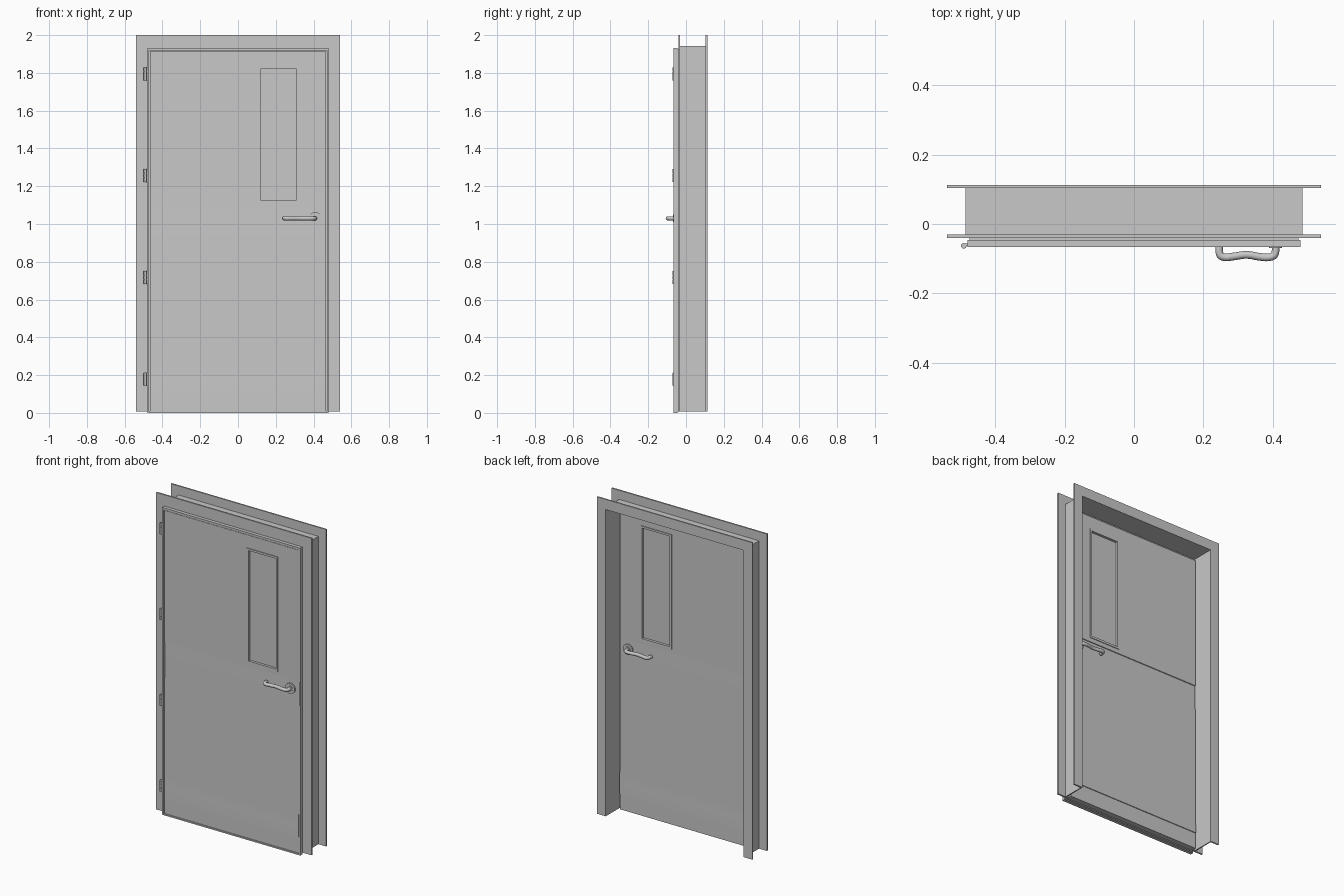
import bpy, bmesh, math
from mathutils import Vector

if "Cube" in bpy.data.objects:
    bpy.data.objects.remove(bpy.data.objects["Cube"], do_unlink=True)

gray = bpy.data.materials.new("painted_gray")
gray.use_nodes = True
COLOUR = (0.58, 0.58, 0.58, 1)
gray.diffuse_color = COLOUR
gray.node_tree.nodes["Principled BSDF"].inputs["Base Color"].default_value = COLOUR

MID = -0.035   # centre plane of the door leaf
HALF = 0.027   # half thickness of the leaf


def finish(name, bm, smooth=False):
    bmesh.ops.recalc_face_normals(bm, faces=bm.faces)
    mesh = bpy.data.meshes.new(name)
    bm.to_mesh(mesh)
    bm.free()
    obj = bpy.data.objects.new(name, mesh)
    bpy.context.collection.objects.link(obj)
    mesh.materials.append(gray)
    if smooth:
        bpy.ops.object.select_all(action='DESELECT')
        obj.select_set(True)
        bpy.context.view_layer.objects.active = obj
        bpy.ops.object.shade_smooth_by_angle(angle=math.radians(35))
    return obj


def extrude(bm, points, offset):
    face = bm.faces.new([bm.verts.new(p) for p in points])
    new = bmesh.ops.extrude_face_region(bm, geom=[face])["geom"]
    verts = [v for v in new if isinstance(v, bmesh.types.BMVert)]
    bmesh.ops.translate(bm, vec=offset, verts=verts)


def box(name, x, y, z):
    bm = bmesh.new()
    extrude(bm, [(x[0], y[0], z[0]), (x[1], y[0], z[0]),
                 (x[1], y[0], z[1]), (x[0], y[0], z[1])], (0, y[1] - y[0], 0))
    return finish(name, bm)


def ring(name, outer, inner, y):
    """Rectangular border; outer and inner are (x0, x1, z0, z1)."""
    bm = bmesh.new()
    loops = []
    for yy in y:
        for x0, x1, z0, z1 in (outer, inner):
            loops.append([bm.verts.new(p) for p in
                          ((x0, yy, z0), (x1, yy, z0), (x1, yy, z1), (x0, yy, z1))])
    for a, b in ((0, 1), (1, 3), (3, 2), (2, 0)):
        for i in range(4):
            j = (i + 1) % 4
            bm.faces.new((loops[a][i], loops[a][j], loops[b][j], loops[b][i]))
    return finish(name, bm)


def arch(name, outer, inner, top_out, top_in, y):
    """Frame section open at the floor."""
    bm = bmesh.new()
    z = 0.008
    pts = [(-outer, z), (-outer, top_out), (outer, top_out), (outer, z),
           (inner, z), (inner, top_in), (-inner, top_in), (-inner, z)]
    extrude(bm, [(px, y[0], pz) for px, pz in pts], (0, y[1] - y[0], 0))
    return finish(name, bm)


def cylinder(name, centre, radius, depth, axis, sides=24):
    bm = bmesh.new()
    bmesh.ops.create_cone(bm, cap_ends=True, segments=sides, radius1=radius,
                          radius2=radius, depth=depth)
    turn = Vector((0, 0, 1)).rotation_difference(Vector(axis)).to_matrix()
    bmesh.ops.rotate(bm, matrix=turn, verts=bm.verts)
    bmesh.ops.translate(bm, vec=centre, verts=bm.verts)
    return finish(name, bm, True)


# Sheet metal frame: the front flange runs in to the leaf and closes the gap
arch("front_flange", 0.54, 0.464, 2.0, 1.912, (-0.041, -0.031))
arch("jamb_lining", 0.486, 0.479, 1.943, 1.936, (-0.031, 0.104))
arch("back_flange", 0.54, 0.479, 2.0, 1.936, (0.104, 0.113))

# Door leaf: kick and push bands are modelled in the section, then extruded sideways
section = [(HALF, 0.01), (HALF, 0.11), (HALF + 0.004, 0.111), (HALF + 0.003, 0.18),
           (HALF, 0.258), (HALF, 0.86), (HALF - 0.004, 1.084), (HALF, 1.086), (HALF, 1.914)]
bm = bmesh.new()
outline = [(-0.466, MID - d, z) for d, z in section]
outline += [(-0.466, MID + d, z) for d, z in reversed(section)]
extrude(bm, outline, (0.932, 0, 0))
leaf = finish("door_leaf", bm, True)

# Window opening, beads and pane
cutter = box("window_cutter", (0.112, 0.315), (-0.2, 0.1), (1.119, 1.826))
cutter.hide_render = True
cutter.hide_set(True)
cut = leaf.modifiers.new("window", 'BOOLEAN')
cut.operation, cut.solver, cut.object = 'DIFFERENCE', 'EXACT', cutter
leaf.modifiers.new("even_shading", 'WEIGHTED_NORMAL').keep_sharp = True
box("window_pane", (0.108, 0.319), (MID - 0.015, MID + 0.015), (1.115, 1.83))
for side, name in ((-1, "front"), (1, "back")):
    ring(name + "_window_bead", (0.104, 0.322, 1.112, 1.833), (0.119, 0.309, 1.126, 1.82),
         (MID + side * 0.012, MID + side * (HALF + 0.004)))

# Folded lip around the leaf and the seal behind it
ring("door_lip", (-0.48, 0.48, 0.0, 1.932), (-0.47, 0.47, 0.009, 1.918), (-0.067, -0.046))
ring("door_seal", (-0.475, 0.475, 0.005, 1.927), (-0.46, 0.46, 0.015, 1.91), (-0.046, -0.0405))

# Lever handles on both faces
LEVER = [(0.408, 0), (0.408, 0.018), (0.403, 0.029), (0.388, 0.034), (0.365, 0.033),
         (0.325, 0.027), (0.285, 0.032), (0.262, 0.034), (0.25, 0.029), (0.246, 0.018),
         (0.246, 0.004)]
for side, name in ((-1, "front"), (1, "back")):
    face = MID + side * HALF
    curve = bpy.data.curves.new(name + "_lever", 'CURVE')
    curve.dimensions = '3D'
    curve.bevel_depth, curve.bevel_resolution = 0.011, 4
    curve.use_fill_caps = True
    curve.resolution_u = 6
    spline = curve.splines.new('BEZIER')
    spline.bezier_points.add(len(LEVER) - 1)
    for point, (x, out) in zip(spline.bezier_points, LEVER):
        point.co = (x, face + side * out, 1.03)
        point.handle_left_type = point.handle_right_type = 'AUTO'
    curve.materials.append(gray)
    bpy.context.collection.objects.link(bpy.data.objects.new(name + "_lever", curve))
    cylinder(name + "_rosette", (0.408, face, 1.03), 0.033, 0.009, (0, 1, 0), 32)
    cylinder(name + "_collar", (0.408, face + side * 0.003, 1.03), 0.019, 0.009, (0, 1, 0))

# Hinges: three knuckles and a leaf plate each
for i in range(4):
    z = 0.178 + i * 0.539
    for k in (-1, 0, 1):
        cylinder(f"hinge_{i + 1}_knuckle", (-0.491, -0.063, z + k * 0.0235), 0.008, 0.0215,
                 (0, 0, 1), 16)
    cylinder(f"hinge_{i + 1}_pin", (-0.491, -0.063, z), 0.005, 0.069, (0, 0, 1), 12)
    box(f"hinge_{i + 1}_plate", (-0.491, -0.478), (-0.062, -0.056), (z - 0.035, z + 0.035))
